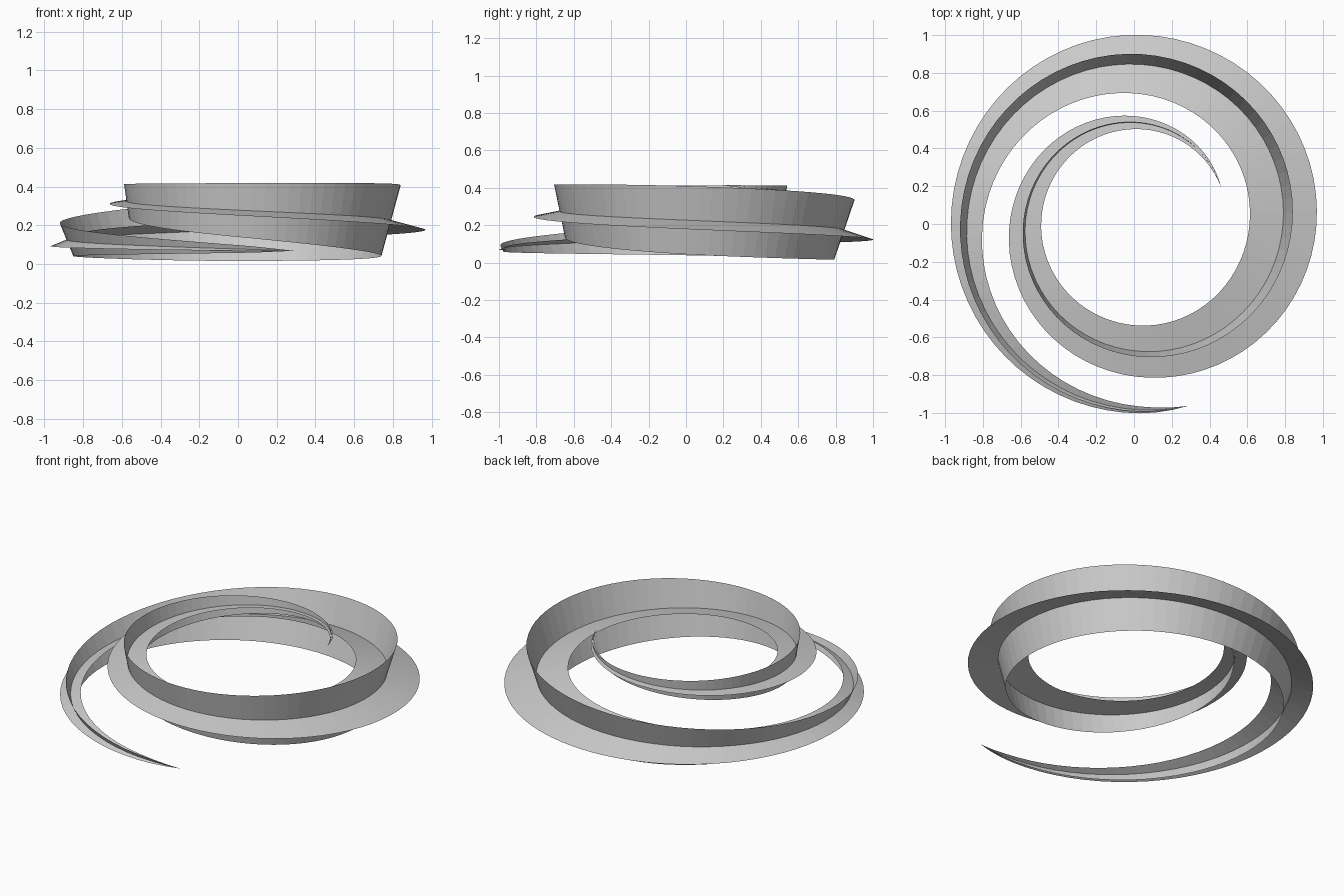
import bpy
from math import cos, sin, radians
from mathutils import Vector

cube = bpy.data.objects.get("Cube")
if cube:
    bpy.data.objects.remove(cube, do_unlink=True)

SWEEP = 622      # degrees from the outer tip to the inner tip
SEGMENTS = 124
CENTRE = Vector((0.03, 0.008, 0))

# Ribbon width at stations along the sweep (degrees, width)
WIDTHS = [(0, 0.0), (15, 0.04), (105, 0.183), (195, 0.33), (285, 0.367),
          (375, 0.278), (465, 0.168), (555, 0.066), (SWEEP, 0.0)]

grey = bpy.data.materials.new("light grey")
grey.use_nodes = True
colour = (0.6, 0.6, 0.6, 1)
grey.diffuse_color = colour
grey.node_tree.nodes["Principled BSDF"].inputs["Base Color"].default_value = colour


def slope(i):
    a, b = WIDTHS[max(i - 1, 0)], WIDTHS[min(i + 1, len(WIDTHS) - 1)]
    return (b[1] - a[1]) / (b[0] - a[0])


def width(s):
    """Smooth Hermite interpolation between the stations."""
    for i in range(len(WIDTHS) - 1):
        (s0, w0), (s1, w1) = WIDTHS[i], WIDTHS[i + 1]
        if s <= s1:
            d = s1 - s0
            t = (s - s0) / d
            h = t * t * (3 - 2 * t)
            w = w0 + (w1 - w0) * h
            w += d * t * (1 - t) * ((1 - t) * slope(i) - t * slope(i + 1))
            return max(w, 0.0)
    return 0.0


def ribbon(name, upright):
    """Sweep one flat strip along the rising, narrowing spiral."""
    verts, faces = [], []
    for k in range(SEGMENTS + 1):
        s = SWEEP * k / SEGMENTS
        angle = radians(-75 - s)
        out = Vector((cos(angle), sin(angle), 0))
        up = Vector((0, 0, 1))
        tilt = radians(26.5 - 0.04 * s)
        mid = CENTRE + out * (1.005 - 0.000861 * s) + up * (0.068 + 0.000557 * s)
        if upright:
            across = out * sin(tilt) + up * cos(tilt)
        else:
            across = out * cos(tilt) - up * sin(tilt)
        half = across * width(s) / 2
        if upright:
            half *= 1.03
        verts += [mid - half, mid, mid + half]
    for k in range(SEGMENTS):
        for j in range(2):
            a = 3 * k + j
            quad = (a, a + 1, a + 4, a + 3)
            faces.append(quad if upright else quad[::-1])
    mesh = bpy.data.meshes.new(name)
    mesh.from_pydata(verts, [], faces)
    mesh.validate()
    mesh.materials.append(grey)
    obj = bpy.data.objects.new(name, mesh)
    bpy.context.collection.objects.link(obj)
    return obj


# Two strips crossing at right angles along the same spiral
ribbon("upright_spiral_ribbon", True)
ribbon("flat_spiral_ribbon", False)
